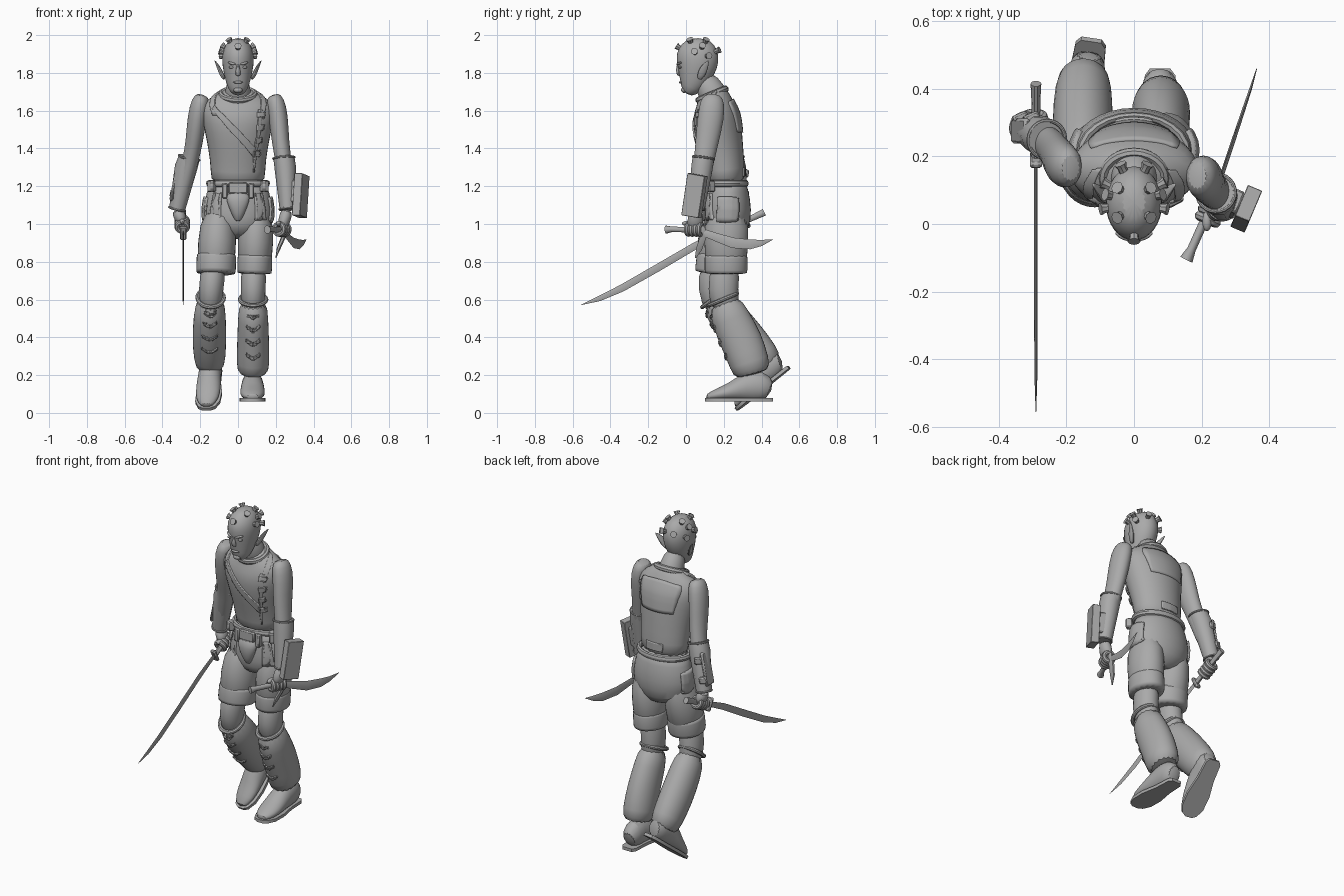
import bpy
import bmesh
import math
from mathutils import Vector, Matrix, Euler

cube = bpy.data.objects.get("Cube")
if cube:
    bpy.data.objects.remove(cube, do_unlink=True)

grey = bpy.data.materials.new("plain grey")
grey.use_nodes = True
grey.diffuse_color = (0.4, 0.4, 0.4, 1)
grey.node_tree.nodes["Principled BSDF"].inputs["Base Color"].default_value = grey.diffuse_color
parts = []


def register(obj, name):
    obj.name = name
    obj.data.materials.append(grey)
    parts.append(obj)
    return obj


def from_bmesh(name, bm):
    bmesh.ops.recalc_face_normals(bm, faces=bm.faces)
    mesh = bpy.data.meshes.new(name)
    bm.to_mesh(mesh)
    bm.free()
    obj = bpy.data.objects.new(name, mesh)
    bpy.context.collection.objects.link(obj)
    return register(obj, name)


def tube(name, rings, sides=16, subdivide=1):
    """Loft elliptical rings (x, y, z, width radius, depth radius) square to their path."""
    bm = bmesh.new()
    path = [Vector(r[:3]) for r in rings]
    loops = []
    for i, (x, y, z, wide, deep) in enumerate(rings):
        along = (path[min(i + 1, len(path) - 1)] - path[max(i - 1, 0)]).normalized()
        across = Vector((1, 0, 0))
        across = (across - along * across.dot(along)).normalized()
        up = along.cross(across)
        angles = [math.tau * k / sides for k in range(sides)]
        loops.append([bm.verts.new(path[i] + across * wide * math.cos(a) + up * deep * math.sin(a))
                      for a in angles])
    for low, high in zip(loops, loops[1:]):
        for k in range(sides):
            n = (k + 1) % sides
            bm.faces.new((low[k], low[n], high[n], high[k]))
    bm.faces.new(loops[0])
    bm.faces.new(loops[-1])
    obj = from_bmesh(name, bm)
    if subdivide:
        obj.modifiers.new("round", "SUBSURF").levels = subdivide
        obj.modifiers["round"].render_levels = subdivide
    return obj


def blob(name, place, size, turn=(0, 0, 0)):
    bm = bmesh.new()
    bmesh.ops.create_uvsphere(bm, u_segments=16, v_segments=10, radius=1)
    bm.transform(Matrix.LocRotScale(Vector(place), Euler(turn), Vector(size)))
    return from_bmesh(name, bm)


def block(name, place, size, turn=(0, 0, 0), bevel=0.006):
    bm = bmesh.new()
    bmesh.ops.create_cube(bm, size=1)
    bm.transform(Matrix.LocRotScale(Vector(place), Euler(turn), Vector(size)))
    obj = from_bmesh(name, bm)
    obj.modifiers.new("edge", "BEVEL").width = bevel
    return obj


def hoop(name, place, axis, major, minor, scale=(1, 1, 1)):
    turn = Vector(axis).to_track_quat("Z", "Y").to_euler()
    bpy.ops.mesh.primitive_torus_add(location=place, rotation=turn, major_radius=major,
                                     minor_radius=minor, major_segments=24, minor_segments=8)
    obj = register(bpy.context.object, name)
    obj.scale = scale
    return obj


def patch(name, corners, target, thick=0.014):
    """Lay a four-cornered piece of cloth or leather on the target surface."""
    bpy.context.view_layer.update()
    surface = target.evaluated_get(bpy.context.evaluated_depsgraph_get())
    a, b, c, d = [Vector(p) for p in corners]
    steps = 10
    bm = bmesh.new()
    grid = []
    for i in range(steps + 1):
        left, right = a.lerp(d, i / steps), b.lerp(c, i / steps)
        row = [left.lerp(right, k / steps) for k in range(steps + 1)]
        grid.append([bm.verts.new(surface.closest_point_on_mesh(p)[1]) for p in row])
    for low, high in zip(grid, grid[1:]):
        for k in range(steps):
            bm.faces.new((low[k], low[k + 1], high[k + 1], high[k]))
    obj = from_bmesh(name, bm)
    shell = obj.modifiers.new("thickness", "SOLIDIFY")
    shell.thickness, shell.offset = thick, 0
    return obj


# Head: skull, face and pointed ears
head = tube("head", [(0, .0, 1.69, .032, .028), (0, .025, 1.72, .055, .06), (0, .045, 1.78, .073, .09),
                     (0, .06, 1.84, .085, .112), (0, .062, 1.9, .087, .116), (0, .064, 1.95, .07, .092),
                     (0, .065, 1.985, .032, .045)])
tube("nose", [(0, -.04, 1.85, .008, .01), (0, -.043, 1.81, .013, .013), (0, -.036, 1.782, .02, .01)], 8)
blob("mouth", (0, -.027, 1.75), (.026, .01, .007))
blob("chin", (0, -.01, 1.71), (.024, .016, .016))
for side, word in ((1, "left"), (-1, "right")):
    blob(word + "_eye", (side * .034, -.03, 1.83), (.016, .01, .007))
    blob(word + "_brow", (side * .032, -.036, 1.85), (.026, .01, .007), (0, -side * .25, side * .45))
    tube(word + "_ear", [(side * .07, .07, 1.765, .01, .012), (side * .086, .08, 1.79, .012, .022),
                         (side * .1, .095, 1.825, .01, .024), (side * .125, .12, 1.868, .002, .004)], 10)

# Studs set around the skull by direction
skull, radii = Vector((0, .063, 1.88)), Vector((.083, .112, .1))
studs = [(0, -1, .6)]
for side in (-1, 1):
    studs += [(side * .5, -.35, .85), (side * .5, .35, .85), (side, -.15, .3), (side, .5, .1),
              (side * .9, .2, .6), (side * .45, 1, .4)]
for number, way in enumerate(studs):
    way = Vector(way).normalized()
    base = skull + way * radii
    points = [tuple(base + way * step) + (r, r) for step, r in ((-.012, .014), (.009, .014), (.022, .019))]
    tube("head_stud", points, 8, 0)

# Neck, torso and collar
tube("neck", [(0, .17, 1.63, .085, .085), (0, .135, 1.705, .068, .074), (0, .085, 1.78, .056, .062)])
torso = tube("torso", [(0, .21, 1.2, .15, .11), (0, .205, 1.28, .145, .108), (0, .185, 1.4, .16, .122),
                       (0, .168, 1.5, .182, .13), (0, .16, 1.58, .198, .128), (0, .152, 1.64, .192, .1),
                       (0, .143, 1.68, .125, .085), (0, .13, 1.71, .075, .068)])
hoop("collar", (0, .138, 1.685), (0, -.42, 1), .08, .014, (1.12, 1, 1.3))

# Vest yoke, chest strap and side buckles
patch("back_yoke", [(-.15, .35, 1.49), (.15, .35, 1.49), (.17, .28, 1.68), (-.17, .28, 1.68)], torso)
patch("back_belt_panel", [(-.09, .4, 1.25), (.09, .4, 1.25), (.08, .4, 1.3), (-.08, .4, 1.3)], torso)
patch("chest_strap", [(-.17, .03, 1.63), (-.14, .03, 1.64), (.13, .04, 1.37), (.1, .05, 1.34)], torso, .018)
patch("side_strap", [(.12, .02, 1.25), (.145, .02, 1.25), (.155, .02, 1.62), (.125, .02, 1.62)], torso)
for level in range(4):
    z = 1.34 + level * .075
    patch("vest_buckle", [(.11, .03, z), (.165, .04, z), (.165, .04, z + .03), (.11, .03, z + .03)], torso, .026)
for side in (-1, 1):
    patch("shoulder_strap", [(side * .13, .02, 1.58), (side * .165, .03, 1.58), (side * .16, .16, 1.75),
                             (side * .125, .16, 1.75)], torso)

# Hips, belt and front pouch
hips = tube("hips", [(0, .21, 1.235, .15, .108), (0, .215, 1.17, .168, .118), (0, .22, 1.08, .192, .132),
                     (0, .215, .98, .18, .125), (0, .2, .92, .08, .08)])
hoop("belt", (0, .21, 1.215), (0, 0, 1), .145, .015, (1.06, .76, 1.2))
block("belt_buckle", (0, .095, 1.19), (.1, .035, .06))
tube("front_pouch", [(0, .1, 1.17, .07, .03), (0, .088, 1.12, .063, .033), (0, .095, 1.06, .038, .03),
                     (0, .11, 1.01, .015, .02)], 12)
for side in (-1, 1):
    block("belt_pouch", (side * .07, .1, 1.175), (.03, .035, .08))
    block("belt_clip", (side * .14, .13, 1.2), (.035, .04, .06), (0, 0, side * .6))

# Legs: shorts with hems, knees, gaiters with rims and lacing
leg_plan = {
    "left": ([(.1, .22, 1.08, .09, .12), (.092, .212, .9, .098, .12), (.087, .212, .735, .09, .112)],
             [(.085, .215, .8, .075, .085), (.08, .19, .65, .064, .08), (.08, .215, .54, .068, .08)],
             [(.08, .195, .6, .075, .088), (.08, .235, .5, .082, .105), (.08, .295, .38, .086, .115),
              (.08, .338, .26, .09, .108), (.078, .355, .195, .08, .098)]),
    "right": ([(-.1, .21, 1.08, .09, .12), (-.112, .175, .9, .105, .12), (-.117, .155, .735, .103, .108)],
              [(-.125, .155, .8, .075, .085), (-.145, .135, .65, .063, .078), (-.145, .18, .54, .068, .08)],
              [(-.145, .15, .61, .075, .088), (-.15, .22, .51, .088, .105), (-.152, .315, .39, .092, .112),
               (-.15, .4, .29, .086, .102), (-.147, .44, .235, .074, .088)])}
for word, (shorts, knee, gaiter) in leg_plan.items():
    side = 1 if word == "left" else -1
    cloth = tube(word + "_shorts", shorts)
    thigh, cuff = Vector(shorts[1][:3]), Vector(shorts[2][:3])
    hem = [tuple(thigh.lerp(cuff, t)) + (shorts[2][3] + .004, shorts[2][4] + .004) for t in (.35, .4, .95, 1)]
    tube(word + "_shorts_hem", hem)
    patch(word + "_thigh_pocket", [(side * .25, .1, .98), (side * .25, .34, .98), (side * .24, .34, 1.16),
                                   (side * .24, .12, 1.16)], hips, .026)
    patch(word + "_front_flap", [(side * .13, .0, 1.0), (side * .23, .05, .99), (side * .2, .05, 1.19),
                                 (side * .13, .0, 1.19)], hips, .02)
    tube(word + "_knee", knee)
    shin = tube(word + "_gaiter", gaiter)
    top, low = Vector(gaiter[0][:3]), Vector(gaiter[3][:3])
    hoop(word + "_gaiter_rim", top, top - low, gaiter[0][3] - .005, .011, (1, 1.15, 1))
    for lace in range(4):
        spot = top.lerp(low, .16 + lace * .22) + Vector((0, -.16, -.06))
        for turn in (-1, 1):
            corners = [spot + Vector((turn * x, 0, z)) for x, z in
                       ((0, -.012), (.07, .015), (.07, .032), (0, .01))]
            patch(word + "_lace", corners, shin, .016)

# Feet with flat soles, built from heel to toe
sole_width = [(0, .03), (.02, .045), (.12, .05), (.22, .068), (.3, .066), (.345, .045), (.36, .02)]
for word, heel, pitch, yaw in (("left", (.077, .46, .06), 0, 0), ("right", (-.125, .55, .235), .67, -.15)):
    place = Matrix.LocRotScale(Vector(heel), Euler((pitch, 0, yaw)), None)
    foot = tube(word + "_boot", [(0, -.008, .055, .042, .05), (0, -.06, .085, .06, .085),
                                 (0, -.14, .08, .06, .08), (0, -.22, .052, .068, .048),
                                 (0, -.3, .035, .064, .032), (0, -.355, .022, .028, .016)])
    foot.matrix_world = place
    bm = bmesh.new()
    rim = [bm.verts.new((s * w, -y, 0)) for s, row in ((1, sole_width), (-1, sole_width[::-1])) for y, w in row]
    face = bm.faces.new(rim)
    raised = bmesh.ops.extrude_face_region(bm, geom=[face])["geom"]
    bmesh.ops.translate(bm, verts=[v for v in raised if isinstance(v, bmesh.types.BMVert)], vec=(0, 0, .018))
    from_bmesh(word + "_sole", bm).matrix_world = place

# Arms, gauntlets and gripping hands
arm_plan = {
    "left": ([(.185, .142, 1.685, .03, .04), (.197, .14, 1.655, .05, .065), (.214, .133, 1.57, .053, .073),
              (.225, .11, 1.43, .046, .062), (.242, .095, 1.33, .044, .054), (.262, .06, 1.12, .04, .04)],
             [(.243, .092, 1.35, .056, .06), (.25, .085, 1.3, .057, .06), (.262, .055, 1.08, .042, .046)],
             (.232, .045, .972), (.08, .18, -.005)),
    "right": ([(-.185, .165, 1.685, .03, .04), (-.197, .168, 1.655, .05, .065), (-.216, .18, 1.57, .053, .073),
               (-.232, .21, 1.43, .046, .062), (-.25, .24, 1.34, .044, .052), (-.31, .28, 1.1, .04, .04)],
              [(-.258, .25, 1.35, .056, .058), (-.275, .26, 1.3, .06, .06), (-.322, .285, 1.08, .043, .046)],
              (-.295, .285, 1.0), (0, .21, .1))}
for word, (arm, guard, fist, grip) in arm_plan.items():
    tube(word + "_arm", arm)
    tube(word + "_gauntlet", guard, 10, 0)
    for ring in (guard[0], guard[-1]):
        hoop(word + "_gauntlet_rim", ring[:3], Vector(guard[0][:3]) - Vector(guard[-1][:3]), ring[3], .006)
    fist, grip, wrist = Vector(fist), Vector(grip).normalized(), Vector(guard[-1][:3])
    tube(word + "_wrist", [tuple(wrist) + (.035, .035), tuple(wrist.lerp(fist, .6)) + (.034, .045),
                           tuple(fist) + (.025, .04)], 12)
    for finger in range(4):
        hoop(word + "_finger", fist + grip * (finger - 1.5) * .023, grip, .027, .014)
    blob(word + "_thumb", fist - grip * .04 + Vector((0, 0, .03)), (.014, .03, .014))
block("left_gauntlet_box", (.332, .045, 1.15), (.046, .1, .225), (-.16, 0, -.4), .002)
block("left_box_mount", (.285, .065, 1.17), (.06, .07, .12), (-.16, 0, -.4))
block("right_gauntlet_plate", (-.335, .275, 1.22), (.02, .075, .2), (0, .2, 0), .008)
for level in (1.16, 1.27):
    block("right_gauntlet_clasp", (-.335 + (level - 1.16) * .3, .31, level), (.045, .035, .04), (0, .2, .4))

# Curved sabre in the right hand
tube("sabre_handle", [(-.29, .18, .945, .013, .015), (-.29, .3, 1.008, .012, .014),
                      (-.29, .38, 1.046, .014, .018), (-.29, .415, 1.062, .016, .02)], 10, 0)
block("sabre_guard", (-.29, .19, .953), (.035, .02, .08), (.48, 0, 0))
tube("sabre_blade", [(-.29, .18, .95, .005, .015), (-.29, .05, .885, .005, .019), (-.29, -.15, .768, .005, .02),
                     (-.29, -.34, .66, .005, .019), (-.29, -.46, .605, .004, .014),
                     (-.29, -.555, .572, .001, .001)], 4, 0)

# Short curved blade in the left hand
tube("knife_handle", [(.155, -.105, .97, .02, .022), (.17, -.075, .972, .013, .015),
                      (.235, .07, .968, .013, .015)], 10, 0)
tube("knife_guard", [(.245, .085, .99, .008, .018), (.24, .09, .93, .012, .02), (.215, .07, .87, .01, .018),
                     (.2, .05, .82, .002, .004)], 6, 0)
tube("knife_blade", [(.24, .08, .96, .006, .018), (.265, .16, .93, .006, .022), (.295, .25, .9, .006, .028),
                     (.325, .34, .892, .005, .026), (.345, .4, .9, .004, .016), (.363, .46, .918, .001, .001)], 4, 0)

# Smooth shading with crisp edges
bpy.ops.object.select_all(action="DESELECT")
for part in parts:
    part.select_set(True)
bpy.context.view_layer.objects.active = parts[0]
bpy.ops.object.shade_smooth_by_angle(angle=math.radians(40))
